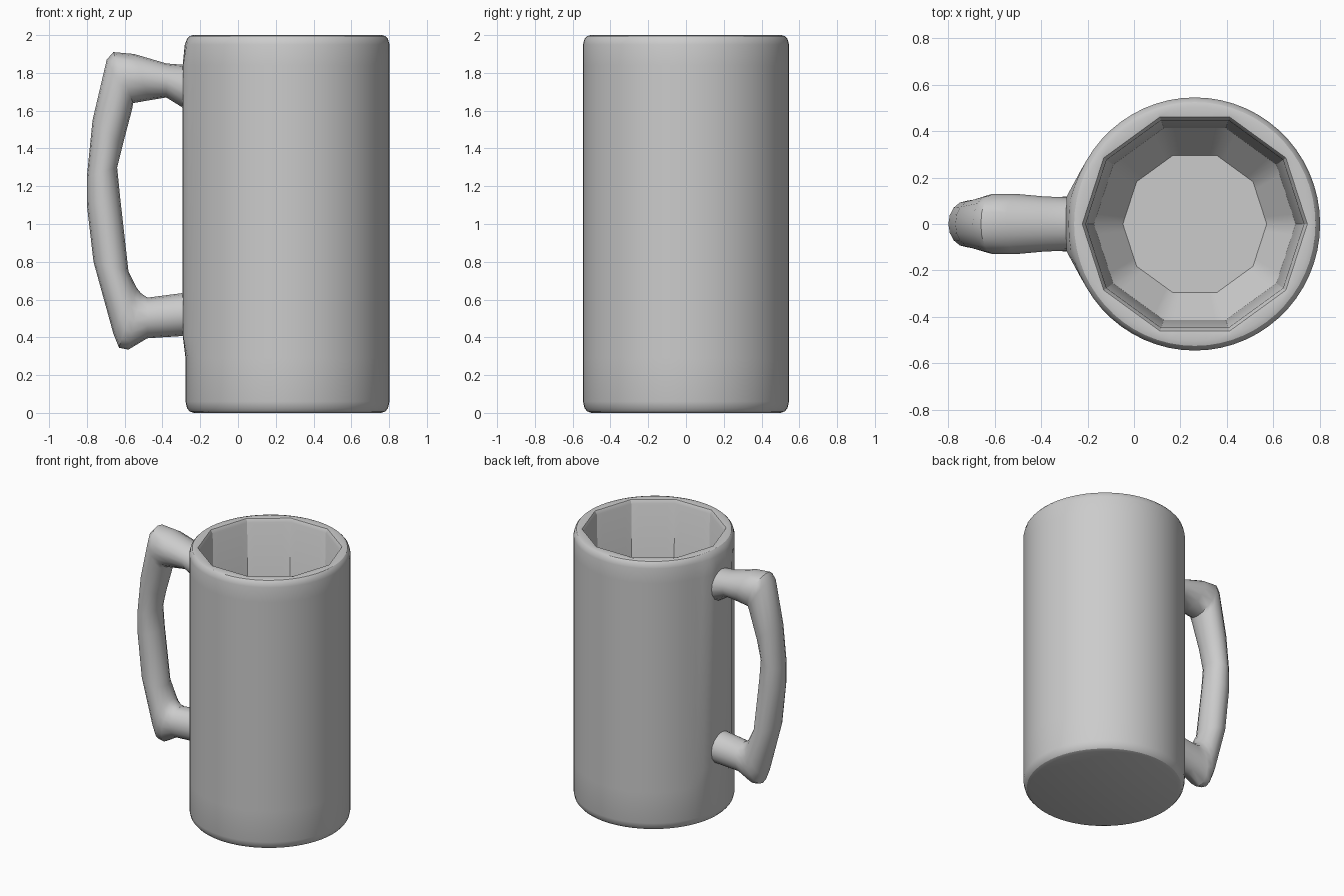
import bpy, bmesh
from math import cos, sin, pi, radians

if "Cube" in bpy.data.objects:
    bpy.data.objects.remove(bpy.data.objects["Cube"])

grey = bpy.data.materials.new("light_grey")
grey.use_nodes = True
COLOUR = (0.6, 0.6, 0.6, 1)
grey.diffuse_color = COLOUR
grey.node_tree.nodes["Principled BSDF"].inputs["Base Color"].default_value = COLOUR

SEG = 60
CX = 0.262


def loft(name, rings, angle):
    """Skin a closed solid through equal-length rings of points."""
    bm = bmesh.new()
    loops = [[bm.verts.new(p) for p in ring] for ring in rings]
    n = len(loops[0])
    for a, b in zip(loops, loops[1:]):
        for i in range(n):
            j = (i + 1) % n
            bm.faces.new((a[i], a[j], b[j], b[i]))
    bm.faces.new(loops[0])
    bm.faces.new(loops[-1])
    bmesh.ops.recalc_face_normals(bm, faces=bm.faces)
    mesh = bpy.data.meshes.new(name)
    bm.to_mesh(mesh)
    bm.free()
    obj = bpy.data.objects.new(name, mesh)
    bpy.context.collection.objects.link(obj)
    mesh.materials.append(grey)
    bpy.ops.object.select_all(action="DESELECT")
    obj.select_set(True)
    bpy.context.view_layer.objects.active = obj
    bpy.ops.object.shade_smooth_by_angle(angle=radians(angle))
    return obj


def outer_ring(z, r, flare=0):
    """Round section, with a flattened pad on the handle side."""
    pts = []
    for i in range(SEG):
        a = 2 * pi * i / SEG
        d = abs(a - pi)
        rr = r
        if d < 0.5:
            pad = min(0.555 / cos(d), 0.541 / cos(d - 0.5))
            rr += flare * max(0, pad - r)
        pts.append((CX + rr * cos(a), 1.01 * rr * sin(a), z))
    return pts


def inner_ring(z, r):
    """Ten-sided section with the same point count as the outside."""
    pts = []
    for i in range(SEG):
        a = 2 * pi * i / SEG
        rr = r * cos(pi / 10) / cos(a % (pi / 5) - pi / 10)
        pts.append((CX + rr * cos(a), rr * sin(a), z))
    return pts


# Hollow mug: outside from base to rim, then down the faceted inside
body = [outer_ring(*p) for p in (
    (0, 0.495), (0.008, 0.518), (0.025, 0.532), (0.06, 0.54),
    (0.29, 0.54), (0.41, 0.54, 1), (1.84, 0.54, 1),
    (1.95, 0.54, 0.25), (1.98, 0.532), (1.994, 0.52), (2, 0.5))]
body += [inner_ring(*p) for p in (
    (1.995, 0.485), (1.97, 0.47), (0.3, 0.435), (0.15, 0.31))]
loft("mug_body", body, 30)

# Handle: outer and inner edge of each section (x, z) and its half width
sections = (
    (-0.25, 1.84, -0.25, 1.59, 0.115), (-0.38, 1.85, -0.38, 1.67, 0.118),
    (-0.55, 1.90, -0.47, 1.655, 0.13), (-0.66, 1.91, -0.555, 1.64, 0.13),
    (-0.695, 1.87, -0.56, 1.61, 0.125), (-0.77, 1.55, -0.61, 1.42, 0.105),
    (-0.80, 1.25, -0.64, 1.30, 0.10), (-0.80, 1.10, -0.625, 1.15, 0.10),
    (-0.765, 0.80, -0.58, 0.75, 0.105), (-0.66, 0.42, -0.55, 0.69, 0.115),
    (-0.63, 0.345, -0.535, 0.66, 0.115), (-0.58, 0.335, -0.515, 0.635, 0.11),
    (-0.48, 0.395, -0.48, 0.61, 0.11), (-0.25, 0.41, -0.25, 0.64, 0.12))
handle = []
for ox, oz, ix, iz, w in sections:
    ring = []
    for k in range(16):
        a = 2 * pi * k / 16
        t = (1 + cos(a)) / 2
        ring.append((ix + (ox - ix) * t, w * sin(a), iz + (oz - iz) * t))
    handle.append(ring)
loft("handle", handle, 35)
